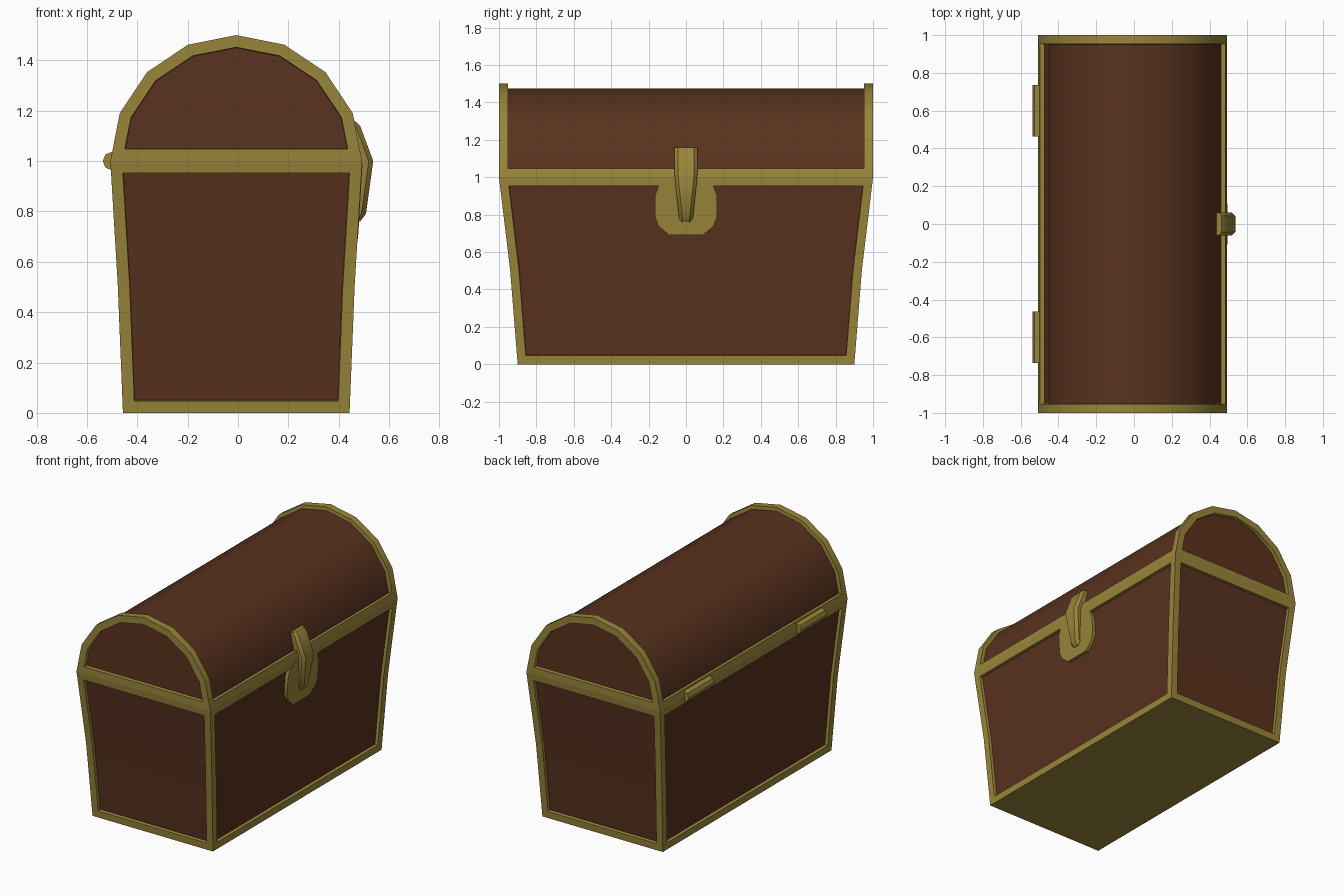
import bpy, bmesh, math

if "Cube" in bpy.data.objects:
    bpy.data.objects.remove(bpy.data.objects["Cube"])

CX = -0.007  # box centre; the clasp and hinges even out the overall width


def mat(name, col):
    m = bpy.data.materials.new(name)
    m.diffuse_color = (*col, 1)
    m.use_nodes = True
    m.node_tree.nodes["Principled BSDF"].inputs["Base Color"].default_value = m.diffuse_color
    return m


WOOD = mat("wood", (0.10, 0.032, 0.013))
BRASS = mat("brass", (0.32, 0.235, 0.042))


def loft(name, rings, panels=(), border=0.047, depth=0.02):
    """Skin closed rings, then sink a wood panel into each face group."""
    bm = bmesh.new()
    vs = [[bm.verts.new(p) for p in r] for r in rings]
    n = len(rings[0])
    for a, b in zip(vs, vs[1:]):
        for i in range(n):
            j = (i + 1) % n
            bm.faces.new((a[i], a[j], b[j], b[i]))
    bm.faces.new(vs[0])
    bm.faces.new(vs[-1])
    bmesh.ops.recalc_face_normals(bm, faces=bm.faces[:])
    bm.normal_update()
    groups = [[f for f in bm.faces if test(f.normal)] for test in panels]
    for g in groups:
        bmesh.ops.inset_region(bm, faces=g, thickness=border,
                               use_even_offset=True, use_boundary=True)
        bm.normal_update()
        bmesh.ops.inset_region(bm, faces=g, thickness=0.002, depth=-depth,
                               use_even_offset=True, use_boundary=True)
        bm.normal_update()
        for f in g:
            f.material_index = 1
    me = bpy.data.meshes.new(name)
    bm.to_mesh(me)
    bm.free()
    me.materials.append(BRASS)
    me.materials.append(WOOD)
    ob = bpy.data.objects.new(name, me)
    bpy.context.collection.objects.link(ob)
    bpy.ops.object.select_all(action='DESELECT')
    ob.select_set(True)
    bpy.context.view_layer.objects.active = ob
    bpy.ops.object.shade_smooth_by_angle(angle=math.radians(30))
    return ob


# Tapered chest body with four sunken panels
def rect(hx, hy, z):
    return [(CX + sx * hx, sy * hy, z)
            for sx, sy in ((-1, -1), (1, -1), (1, 1), (-1, 1))]


loft("chest_body", [rect(0.45, 0.90, 0), rect(0.47, 0.94, 0.5), rect(0.5, 1.0, 1.0)],
     [lambda n: n.x > 0.7, lambda n: n.x < -0.7,
      lambda n: n.y > 0.7, lambda n: n.y < -0.7])

# Barrel lid: half of a 16-sided drum
arch = [(CX + 0.5 * math.cos(math.pi * i / 8), 1 + 0.5 * math.sin(math.pi * i / 8))
        for i in range(9)]
loft("lid", [[(x, y, z) for x, z in arch] for y in (-1, 1)],
     [lambda n: n.y > 0.7, lambda n: n.y < -0.7,
      lambda n: abs(n.y) < 0.1 and n.z > -0.5], depth=0.024)

# Hinge barrels on the back side
for side, label in ((-1, "front"), (1, "rear")):
    loft(label + "_hinge",
         [[(-0.5 + 0.037 * math.cos(math.pi * i / 4), y,
            1 + 0.037 * math.sin(math.pi * i / 4)) for i in range(8)]
          for y in (side * 0.463, side * 0.737)])

# Lock plate, flush with the brass border and following the wall slope
half = [(0.09, 0.69), (0.148, 0.74), (0.165, 0.785),
        (0.165, 0.905), (0.145, 0.955), (0.09, 0.99)]
outline = half + [(-y, z) for y, z in reversed(half)]
loft("lock_plate", [[(CX + 0.44 + 0.06 * z + dx, y, z) for y, z in outline]
                    for dx in (-0.04, 0.002)])


# Tapered, bent clasp with chamfered front corners
def clasp(back, front, hy, z):
    c = min(0.018, (front - back) / 2)
    return [(back, -hy, z), (front - c, -hy, z), (front, c - hy, z),
            (front, hy - c, z), (front - c, hy, z), (back, hy, z)]


loft("clasp", [clasp(0.44, 0.485, 0.035, 0.76), clasp(0.44, 0.508, 0.038, 0.79),
               clasp(0.44, 0.537, 0.06, 1.0), clasp(0.43, 0.485, 0.062, 1.14),
               clasp(0.43, 0.463, 0.06, 1.16)])
